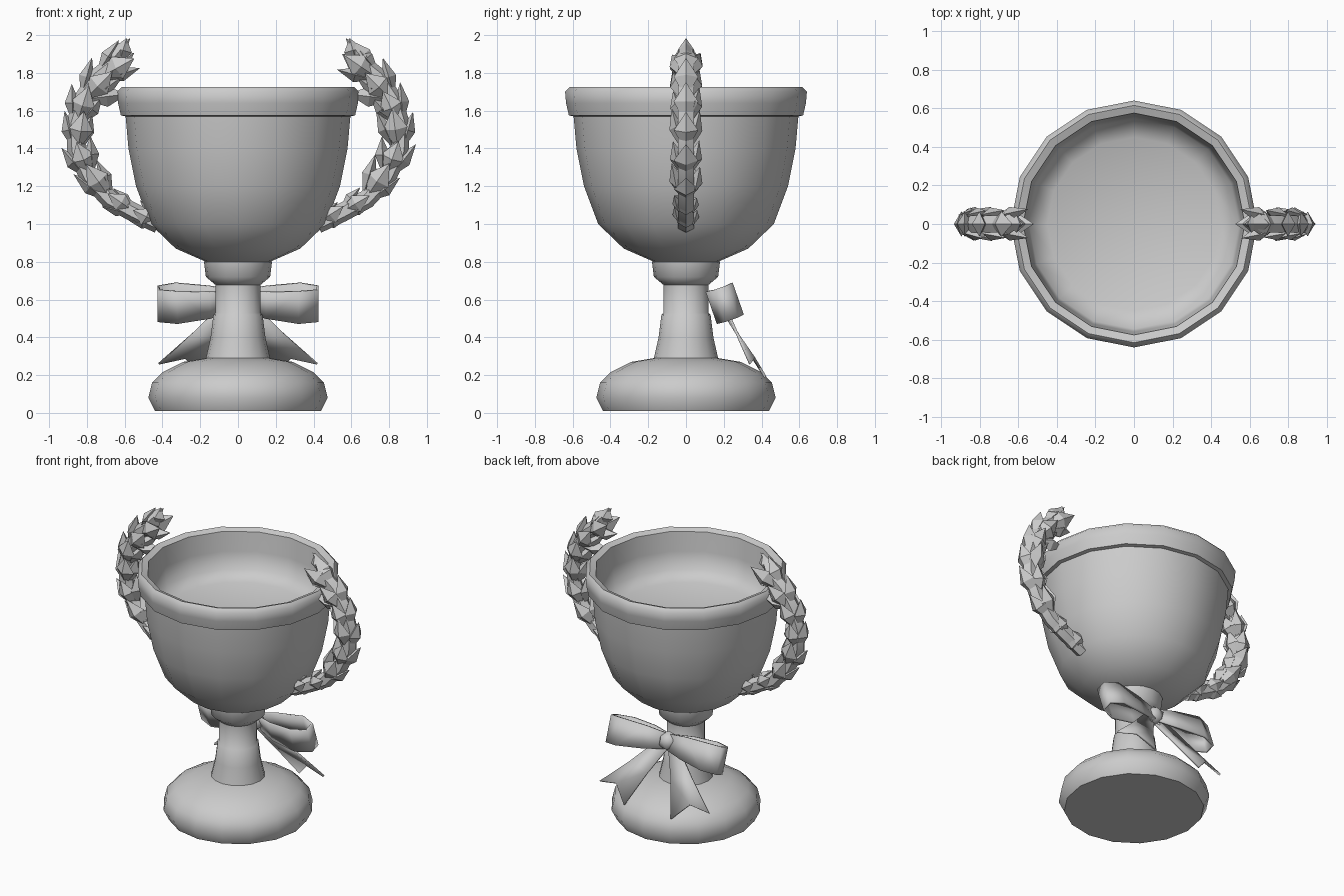
import bpy, bmesh, math, random
from mathutils import Vector

random.seed(4)
cube = bpy.data.objects.get("Cube")
if cube:
    bpy.data.objects.remove(cube, do_unlink=True)

grey = bpy.data.materials.new("plain grey")
grey.use_nodes = True
COLOUR = (0.6, 0.6, 0.6, 1)
grey.diffuse_color = COLOUR
grey.node_tree.nodes["Principled BSDF"].inputs["Base Color"].default_value = COLOUR


def finish(bm, name, angle=40, thickness=0):
    """Turn a bmesh into a shaded object."""
    if not thickness:
        bmesh.ops.recalc_face_normals(bm, faces=bm.faces)
    mesh = bpy.data.meshes.new(name)
    bm.to_mesh(mesh)
    bm.free()
    obj = bpy.data.objects.new(name, mesh)
    bpy.context.collection.objects.link(obj)
    mesh.materials.append(grey)
    if thickness:
        solid = obj.modifiers.new("thickness", "SOLIDIFY")
        solid.thickness = thickness
        solid.offset = 0
    bpy.ops.object.select_all(action="DESELECT")
    obj.select_set(True)
    bpy.context.view_layer.objects.active = obj
    bpy.ops.object.shade_smooth_by_angle(angle=math.radians(angle))


def lathe(name, profile, sides=16):
    """Spin a (radius, height) profile about z."""
    bm = bmesh.new()
    rings = []
    for r, z in profile:
        if r == 0:
            rings.append([bm.verts.new((0, 0, z))] * sides)
        else:
            rings.append([bm.verts.new((r * math.cos(a), r * math.sin(a), z))
                          for a in (math.tau * i / sides for i in range(sides))])
    for low, high in zip(rings, rings[1:]):
        for i in range(sides):
            j = (i + 1) % sides
            bm.faces.new(list(dict.fromkeys((low[i], low[j], high[j], high[i]))))
    finish(bm, name, 62)


# Foot, stem and collar
lathe("foot_and_stem", [
    (0, 0.01), (0.44, 0.01), (0.475, 0.08), (0.455, 0.16), (0.40, 0.215),
    (0.29, 0.27), (0.17, 0.29), (0.145, 0.40), (0.13, 0.52), (0.12, 0.53),
    (0.12, 0.68), (0, 0.70)])
lathe("collar", [(0, 0.66), (0.11, 0.67), (0.17, 0.72), (0.18, 0.80), (0, 0.82)])

# Bowl with rolled rim and shallow inner floor
lathe("bowl", [
    (0, 0.79), (0.17, 0.80), (0.33, 0.87), (0.465, 1.0), (0.54, 1.2),
    (0.58, 1.4), (0.595, 1.57), (0.62, 1.575), (0.635, 1.64), (0.64, 1.70),
    (0.615, 1.725), (0.575, 1.71), (0.56, 1.58), (0.545, 1.46), (0.45, 1.415),
    (0, 1.40)])


def add_leaf(bm, base, direction, side, length, width, depth):
    """Pointed leaf with a raised rib on both faces."""
    d = direction.normalized()
    s = (side - d * side.dot(d)).normalized()
    n = d.cross(s)
    mid = base + d * length * 0.52
    root, tip = bm.verts.new(base), bm.verts.new(base + d * length)
    belt = [bm.verts.new(mid + o) for o in
            (s * width / 2, n * depth / 2, -s * width / 2, -n * depth / 2)]
    for i in range(4):
        a, b = belt[i], belt[(i + 1) % 4]
        bm.faces.new((root, a, b))
        bm.faces.new((tip, b, a))


# Laurel handles: leaf tufts along a bent twig
PATH = [(0.42, 1.0), (0.55, 1.06), (0.68, 1.13), (0.79, 1.25), (0.855, 1.39),
        (0.86, 1.53), (0.82, 1.66), (0.74, 1.78), (0.65, 1.85)]
Y = Vector((0, 1, 0))


def handle(name, sign):
    X, Z = Vector((sign, 0, 0)), Vector((0, 0, 1))
    pts = [X * x + Z * z for x, z in PATH]
    bm = bmesh.new()
    # twig
    rings = []
    for i, p in enumerate(pts):
        t = (pts[min(i + 1, len(pts) - 1)] - pts[max(i - 1, 0)]).normalized()
        across = t.cross(Y)
        rings.append([bm.verts.new(p + (across * math.cos(a) + Y * math.sin(a)) * 0.05)
                      for a in (math.tau * k / 6 for k in range(6))])
    for low, high in zip(rings, rings[1:]):
        for k in range(6):
            m = (k + 1) % 6
            bm.faces.new((low[k], low[m], high[m], high[k]))
    bm.faces.new(rings[0])
    bm.faces.new(rings[-1])
    # leaves, each pair hugging the twig
    for i, (a, b) in enumerate(zip(pts[:-1], pts[1:])):
        t = (b - a).normalized()
        out = t.cross(Y) * sign
        grow = 0.75 if i < 2 else 1
        for splay, lift in ((0.42, 0), (-0.25, 0), (0.1, 0.25), (0.1, -0.25)):
            wobble = random.uniform(-0.1, 0.1)
            add_leaf(bm, a + out * splay * 0.06 * grow + Y * lift * 0.08,
                     t + out * (splay + wobble) * grow + Y * lift,
                     out if lift else Y, random.uniform(0.2, 0.24) * grow,
                     0.13 * grow, 0.08 * grow)
    # crown leaves and the leaf that meets the rim
    add_leaf(bm, pts[-2], X * -0.17 + Z * 0.205, X, 0.265, 0.12, 0.11)
    add_leaf(bm, pts[-1] - X * 0.02, Z - X * 0.3, X, 0.14, 0.10, 0.09)
    add_leaf(bm, pts[-3], Z * 0.12 - X, Z, 0.24, 0.11, 0.10)
    finish(bm, name, 30)


handle("left_laurel_handle", 1)
handle("right_laurel_handle", -1)

# Ribbon bow on the back of the stem: tilted loops and notched tails
LOOP = [(0.02, 0.19, 0.05), (0.15, 0.15, 0.07), (0.32, 0.14, 0.085),
        (0.42, 0.18, 0.085), (0.42, 0.24, 0.085), (0.33, 0.27, 0.085),
        (0.15, 0.24, 0.07), (0.02, 0.21, 0.05)]
TAIL = [(0.0, 0.19, 0.55), (0.06, 0.19, 0.60), (0.24, 0.27, 0.42),
        (0.42, 0.34, 0.26), (0.28, 0.36, 0.29), (0.18, 0.42, 0.19),
        (0.09, 0.29, 0.39)]
for side, s in (("left", 1), ("right", -1)):
    bm = bmesh.new()
    rows = []
    for x, y, h in LOOP:
        z = 0.595 - 0.05 * x + 0.35 * (y - 0.2)
        rows.append([bm.verts.new((s * x, y - 0.35 * e, z + e)) for e in (-h, h)])
    for (a, b), (c, d) in zip(rows, rows[1:]):
        bm.faces.new((a, b, d, c))
    finish(bm, side + "_bow_loop", 40, 0.014)

    bm = bmesh.new()
    v = [bm.verts.new((s * x, y, z)) for x, y, z in TAIL]
    for face in ((0, 1, 2, 6), (2, 3, 4), (2, 4, 6), (4, 5, 6)):
        bm.faces.new([v[i] for i in face])
    finish(bm, side + "_bow_tail", 40, 0.014)

# Knot
bm = bmesh.new()
bmesh.ops.create_icosphere(bm, subdivisions=1, radius=1)
bmesh.ops.scale(bm, vec=(0.07, 0.07, 0.07), verts=bm.verts)
bmesh.ops.translate(bm, vec=(0, 0.19, 0.595), verts=bm.verts)
finish(bm, "bow_knot", 45)
